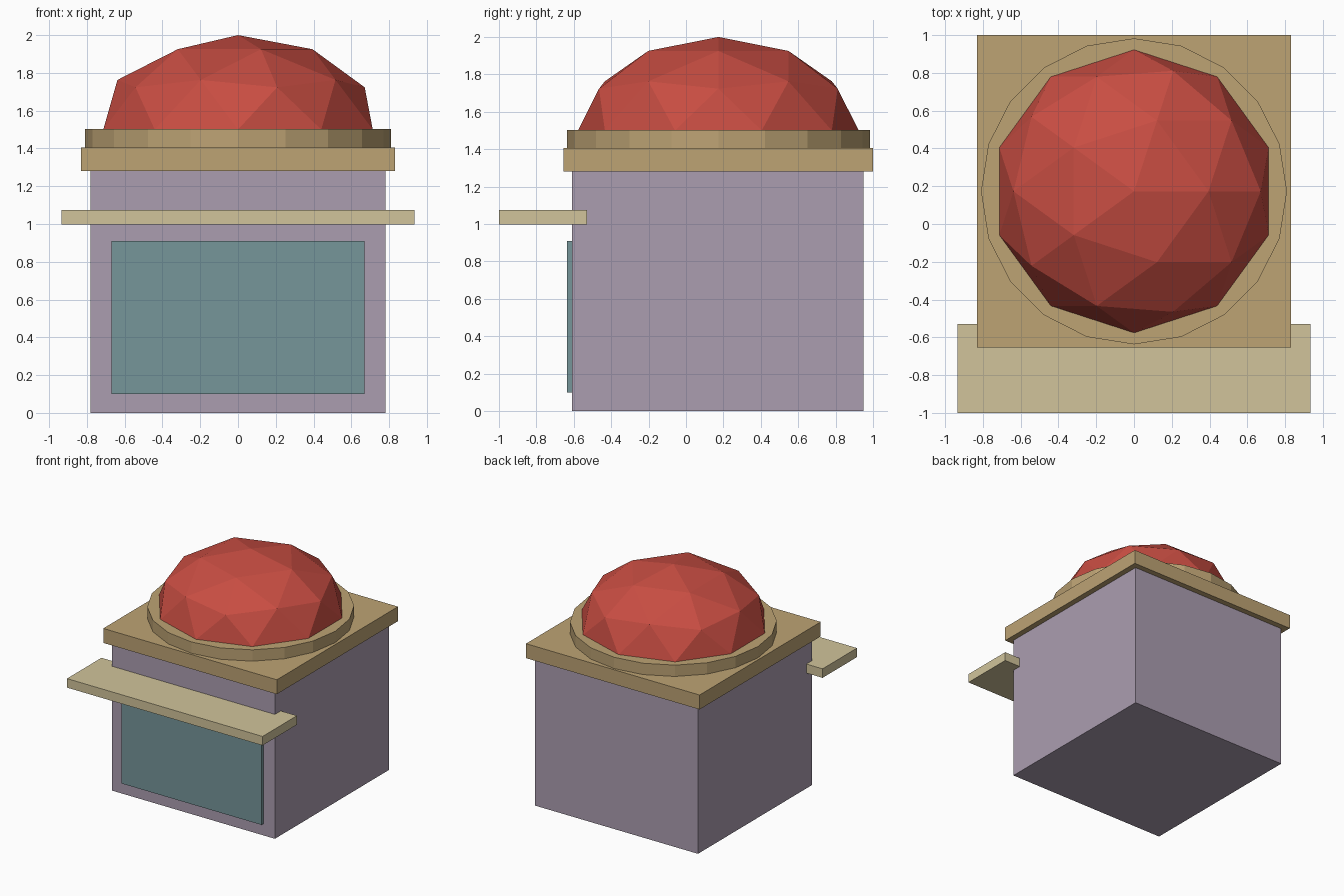
import bpy
import bmesh

if "Cube" in bpy.data.objects:
    bpy.data.objects.remove(bpy.data.objects["Cube"], do_unlink=True)


def linear(c):
    c /= 255
    return c / 12.92 if c <= 0.04045 else ((c + 0.055) / 1.055) ** 2.4


def make_material(name, *rgb):
    mat = bpy.data.materials.new(name)
    color = [linear(c) for c in rgb] + [1]
    mat.use_nodes = True
    mat.diffuse_color = color
    mat.node_tree.nodes["Principled BSDF"].inputs["Base Color"].default_value = color
    return mat


def finish(name, mat):
    obj = bpy.context.object
    obj.name = obj.data.name = name
    obj.data.materials.append(mat)
    return obj


def box(name, mat, half_width, y0, y1, z0, z1):
    bpy.ops.mesh.primitive_cube_add(size=1, location=(0, (y0 + y1) / 2, (z0 + z1) / 2))
    bpy.context.object.scale = (2 * half_width, y1 - y0, z1 - z0)
    bpy.ops.object.transform_apply(location=False, rotation=False, scale=True)
    return finish(name, mat)


mauve = make_material("mauve wall", 171, 157, 176)
teal = make_material("teal panel", 118, 150, 154)
tan = make_material("tan trim", 189, 163, 116)
sand = make_material("sand counter", 209, 196, 155)
red = make_material("red dome", 200, 77, 66)

CENTER_Y = 0.173

# Booth body, front panel, counter and roof slab
box("body", mauve, 0.78, -0.61, 0.95, 0, 1.28)
box("front_panel", teal, 0.67, -0.635, -0.6, 0.1, 0.91)
box("counter", sand, 0.935, -1, -0.53, 0.997, 1.075)
box("roof_slab", tan, 0.83, -0.655, 1, 1.28, 1.405)

# Round collar under the dome
bpy.ops.mesh.primitive_cylinder_add(vertices=20, radius=0.81, depth=0.1,
                                    location=(0, CENTER_Y, 1.453))
finish("dome_collar", tan)

# Faceted half dome
bpy.ops.mesh.primitive_ico_sphere_add(subdivisions=2, radius=0.75,
                                      location=(0, CENTER_Y, 1.5))
dome = finish("dome", red)
bm = bmesh.new()
bm.from_mesh(dome.data)
bmesh.ops.bisect_plane(bm, geom=bm.verts[:] + bm.edges[:] + bm.faces[:],
                       plane_co=(0, 0, 0), plane_no=(0, 0, 1), clear_inner=True)
bmesh.ops.holes_fill(bm, edges=[e for e in bm.edges if e.is_boundary])
bmesh.ops.scale(bm, vec=(1, 1, 2 / 3), verts=bm.verts)
bm.to_mesh(dome.data)
bm.free()
